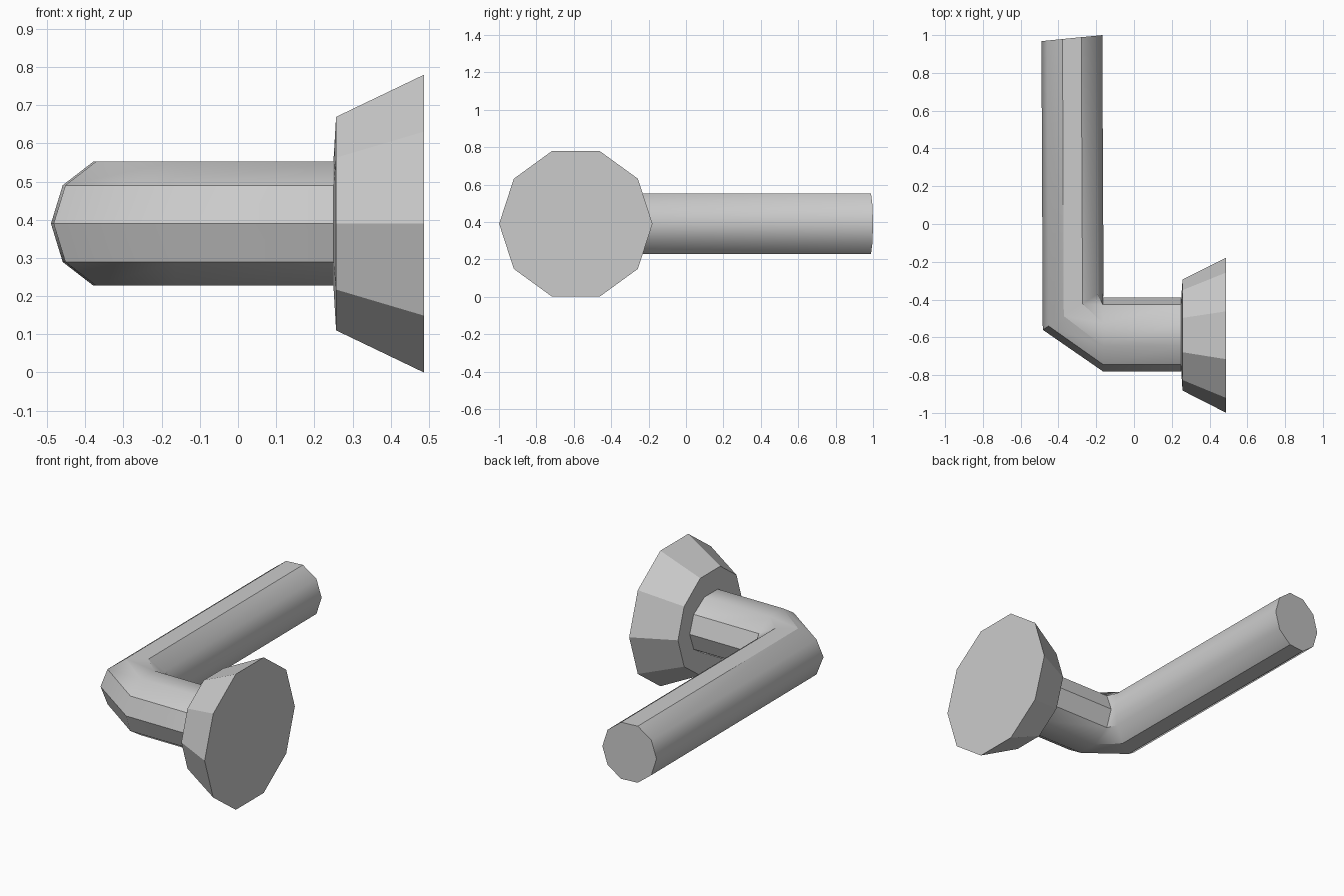
import bpy, bmesh, math
from mathutils import Vector

if "Cube" in bpy.data.objects:
    bpy.data.objects.remove(bpy.data.objects["Cube"])

SIDES = 10
Z = 0.39


def loft(name, rings, cap_start=False, cap_end=False):
    """Skin decagonal rings given as (centre x, y), (half axis x, y), z radius."""
    bm = bmesh.new()
    loops = []
    for (cx, cy), (ax, ay), rz in rings:
        loop = []
        for i in range(SIDES):
            t = math.tau * i / SIDES
            c, s = math.cos(t), math.sin(t)
            loop.append(bm.verts.new((cx + ax * c, cy + ay * c, Z + rz * s)))
        loops.append(loop)
    for a, b in zip(loops, loops[1:]):
        for i in range(SIDES):
            j = (i + 1) % SIDES
            bm.faces.new((a[i], a[j], b[j], b[i]))
    if cap_start:
        bm.faces.new(loops[0][::-1])
    if cap_end:
        bm.faces.new(loops[-1])
    # Make the normals point outward (rings run towards -x, with y-z order reversed)
    wall = bm.faces[:][0]
    wall.normal_update()
    out = wall.calc_center_median() - Vector((*rings[0][0], Z))
    bmesh.ops.recalc_face_normals(bm, faces=bm.faces[:])
    wall.normal_update()
    if wall.normal.dot(out) < 0:
        bmesh.ops.reverse_faces(bm, faces=bm.faces[:])
    mesh = bpy.data.meshes.new(name)
    bm.to_mesh(mesh)
    bm.free()
    obj = bpy.data.objects.new(name, mesh)
    bpy.context.collection.objects.link(obj)
    return obj


# Tapered mounting rose, open where the neck joins
loft("mounting_rose", [
    ((0.487, -0.589), (0, 0.41), 0.41),
    ((0.257, -0.588), (0, 0.294), 0.294),
    ((0.25, -0.585), (0, 0.195), 0.171),
], cap_start=True)

# Neck, mitred elbow and long grip in one bent bar
lever = loft("lever_handle", [
    ((0.25, -0.585), (0, 0.195), 0.171),
    ((-0.165, -0.585), (0, 0.195), 0.171),
    ((-0.322, -0.455), (0.161, 0.105), 0.171),
    ((-0.329, 0.984), (0.161, 0.016), 0.171),
], cap_end=True)

# Soft shading round the elbow, crisp edges along the bar
bpy.context.view_layer.objects.active = lever
lever.select_set(True)
bpy.ops.object.shade_smooth_by_angle(angle=math.radians(35.5))
